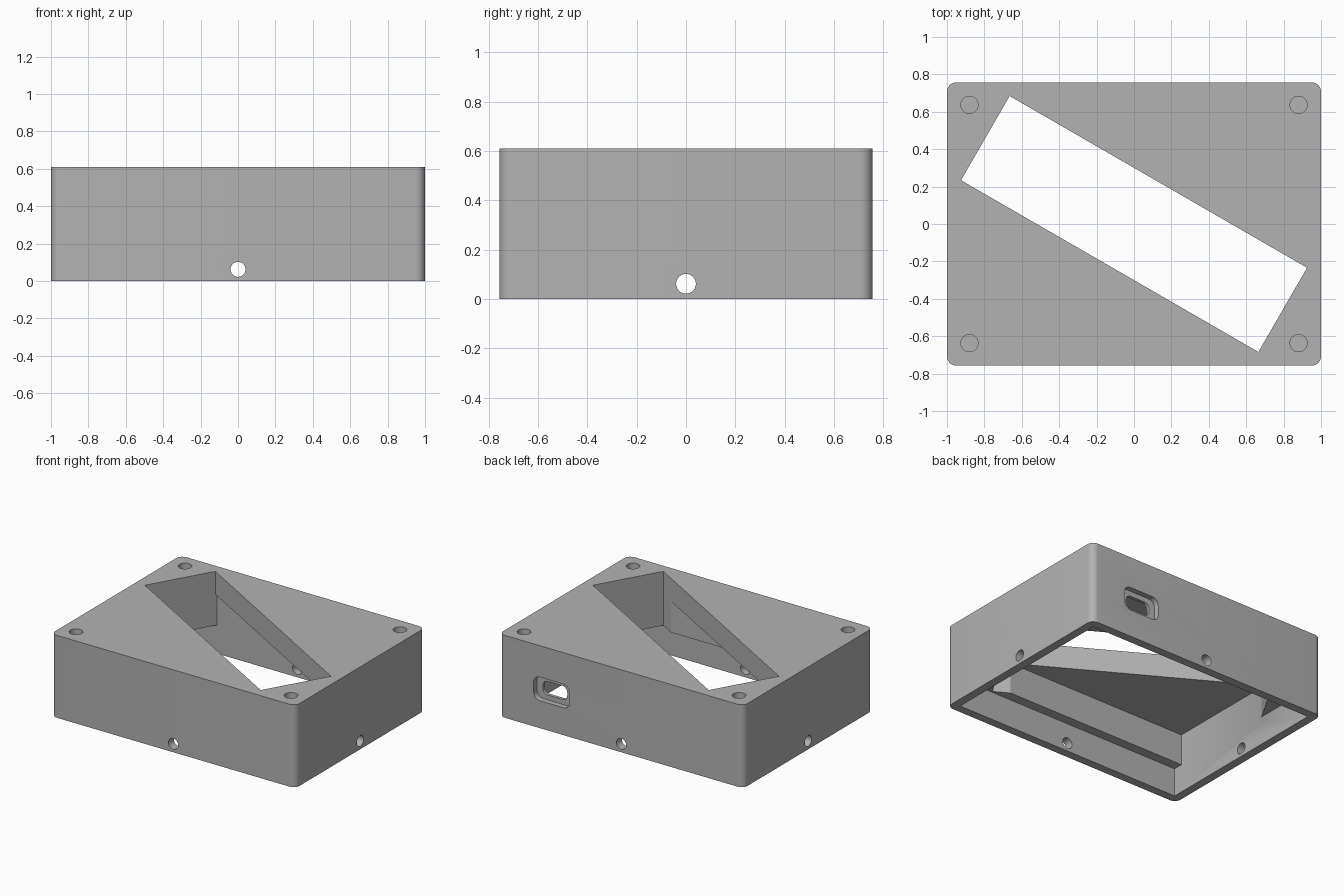
import bpy, bmesh
from math import sin, cos, pi, radians
from mathutils import Matrix, Vector

cube = bpy.data.objects.get("Cube")
if cube:
    bpy.data.objects.remove(cube, do_unlink=True)

HX, HY, HEIGHT = 1.0, 0.757, 0.61     # outer half sizes and height
WALL = 0.063
IX, IY = HX - WALL, HY - WALL         # inner half sizes
LEDGE_Z, CEILING_Z = 0.21, 0.44
TILT = radians(-30)
SLOT_L, SLOT_W = 0.918, 0.26          # slot half length and half width

grey = bpy.data.materials.new("grey plastic")
grey.use_nodes = True
COLOUR = (0.45, 0.45, 0.45, 1)
grey.diffuse_color = COLOUR
grey.node_tree.nodes["Principled BSDF"].inputs["Base Color"].default_value = COLOUR


def prism(name, outline, low, high, matrix=None):
    """Extrude a flat outline from low to high along z."""
    bm = bmesh.new()
    face = bm.faces.new([bm.verts.new((x, y, low)) for x, y in outline])
    top = bmesh.ops.extrude_face_region(bm, geom=[face])["geom"]
    verts = [g for g in top if isinstance(g, bmesh.types.BMVert)]
    bmesh.ops.translate(bm, verts=verts, vec=(0, 0, high - low))
    if matrix:
        bm.transform(matrix)
    bmesh.ops.recalc_face_normals(bm, faces=bm.faces)
    mesh = bpy.data.meshes.new(name)
    bm.to_mesh(mesh)
    bm.free()
    mesh.materials.append(grey)
    obj = bpy.data.objects.new(name, mesh)
    bpy.context.collection.objects.link(obj)
    return obj


def rounded(hx, hy, r, steps=8):
    """Rectangle outline with round corners."""
    pts = []
    for i, (sx, sy) in enumerate([(1, 1), (-1, 1), (-1, -1), (1, -1)]):
        for k in range(steps + 1):
            a = (i + k / steps) * pi / 2
            pts.append((sx * (hx - r) + r * cos(a), sy * (hy - r) + r * sin(a)))
    return pts


def rect(hx, hy):
    return [(hx, hy), (-hx, hy), (-hx, -hy), (hx, -hy)]


def circle(r, n=32):
    return [(r * cos(2 * pi * i / n), r * sin(2 * pi * i / n)) for i in range(n)]


def cut(body, cutter):
    """Subtract the cutter, then remove it."""
    cutter.hide_render = True
    mod = body.modifiers.new("cut", 'BOOLEAN')
    mod.operation, mod.solver, mod.object = 'DIFFERENCE', 'EXACT', cutter
    bpy.context.view_layer.objects.active = body
    bpy.ops.object.modifier_apply(modifier=mod.name)
    bpy.data.objects.remove(cutter, do_unlink=True)


# Outer shell
body = prism("enclosure_body", rounded(HX, HY, 0.05), 0, HEIGHT)

# Lower cavity, open underneath
cut(body, prism("lower_cavity", rect(IX, IY), -0.1, LEDGE_Z))

# Upper cavity: front ledge, and two solid corners behind the slot ends
end = Vector((SLOT_L - 0.001) * Vector((cos(TILT), sin(TILT))))
across = Vector((-sin(TILT), cos(TILT)))


def on_end(side, axis, value):
    """Point of the slot end line where the given axis has the value."""
    base = end * side
    return tuple(base + across * ((value - base[axis]) / across[axis]))


front_y = -IY + 0.072
cut(body, prism("upper_cavity", [
    (-IX, front_y), on_end(1, 1, front_y), on_end(1, 0, IX),
    (IX, IY), on_end(-1, 1, IY), on_end(-1, 0, -IX)], LEDGE_Z - 0.05, CEILING_Z))

# Diagonal display slot
cut(body, prism("display_slot", rect(SLOT_L, SLOT_W), LEDGE_Z - 0.1, HEIGHT + 0.1,
                Matrix.Rotation(TILT, 4, 'Z')))

# Blind screw holes in the top corners
for sx in (-1, 1):
    for sy in (-1, 1):
        cut(body, prism("top_screw_hole", circle(0.046), HEIGHT - 0.12, HEIGHT + 0.1,
                        Matrix.Translation((0.88 * sx, 0.637 * sy, 0))))

# Side screw holes, straight through opposite walls
for axis in 'XY':
    turn = Matrix.Rotation(pi / 2, 4, axis)
    cut(body, prism("side_screw_hole", circle(0.04), -1.2, 1.2,
                    Matrix.Translation((0, 0, 0.062)) @ turn))

# Cable port in the back wall: wide recess, then a smaller opening
port = Matrix.Translation((0.57, HY, 0.29)) @ Matrix.Rotation(-pi / 2, 4, 'X')
cut(body, prism("port_recess", rounded(0.147, 0.087, 0.05), -0.04, 0.1, port))
cut(body, prism("port_opening", rounded(0.1, 0.05, 0.04), -0.1, 0.1, port))

bpy.ops.object.select_all(action='DESELECT')
body.select_set(True)
bpy.context.view_layer.objects.active = body
bpy.ops.object.shade_smooth_by_angle(angle=radians(30))
